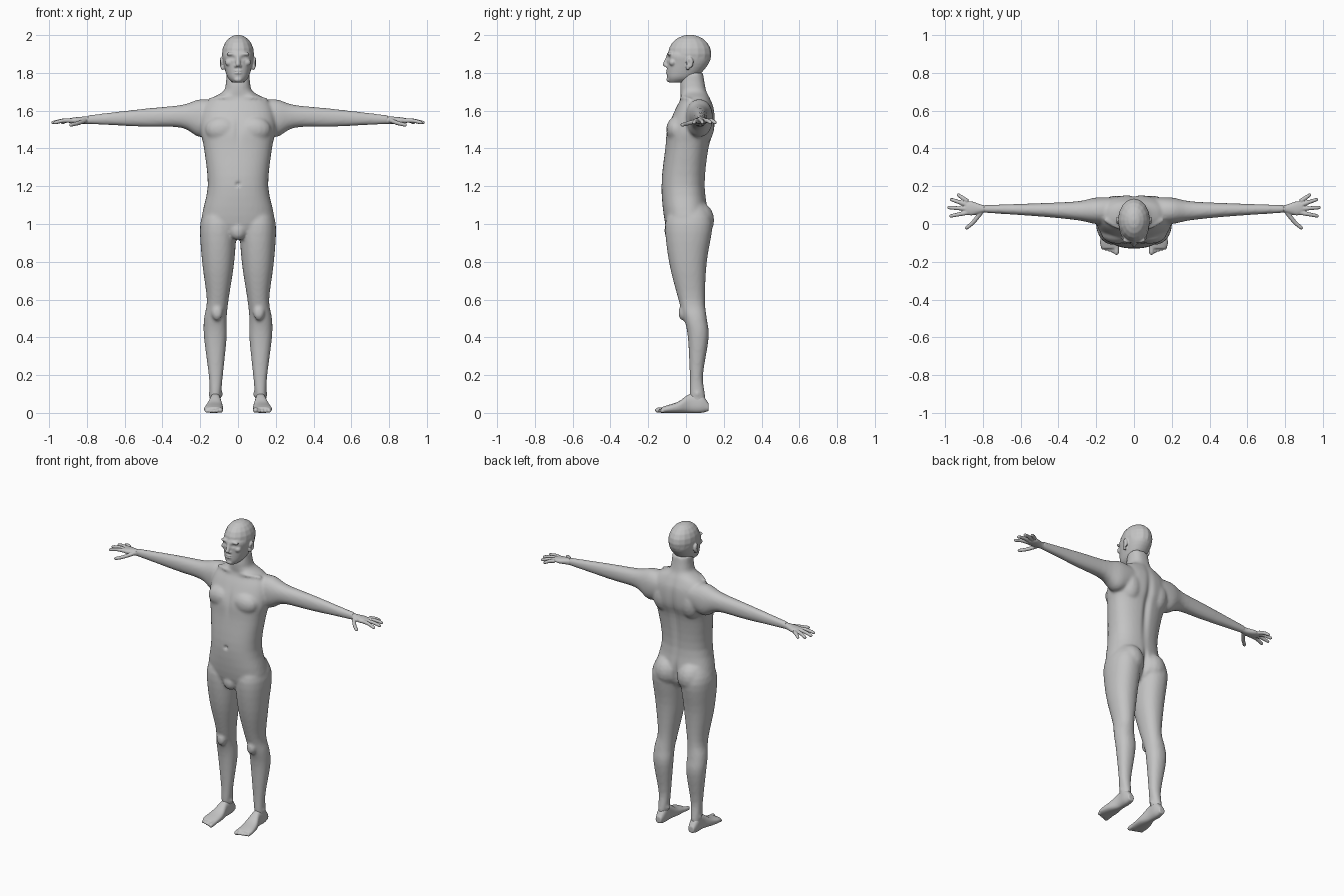
import bpy
import bmesh
import math
from mathutils import Vector

cube = bpy.data.objects.get("Cube")
if cube:
    bpy.data.objects.remove(cube, do_unlink=True)

grey = bpy.data.materials.new("plain grey")
grey.use_nodes = True
grey.diffuse_color = (0.55, 0.55, 0.55, 1)
grey.node_tree.nodes["Principled BSDF"].inputs["Base Color"].default_value = grey.diffuse_color


def catmull(before, start, end, after, t):
    """Point on a smooth curve between start and end."""
    point = []
    for a, b, c, d in zip(before, start, end, after):
        slope_in, slope_out = (c - a) / 2, (d - b) / 2
        ease = t * t * (3 - 2 * t)
        bend = t * (1 - t) * (slope_in * (1 - t) - slope_out * t)
        point.append(b + (c - b) * ease + bend)
    return point


def refine(rows, steps=4):
    """Smoothly interpolate a list of section rows."""
    out = []
    last = len(rows) - 1
    for i in range(last):
        ends = rows[max(i - 1, 0)], rows[i], rows[i + 1], rows[min(i + 2, last)]
        out += [catmull(*ends, k / steps) for k in range(steps)]
    return out + [rows[-1]]


def bridge(bm, rings):
    """Closed skin over a stack of rings of points."""
    rings = [[bm.verts.new(point) for point in ring] for ring in rings]
    for low, high in zip(rings, rings[1:]):
        for k in range(len(low)):
            bm.faces.new((low[k - 1], low[k], high[k], high[k - 1]))
    bm.faces.new(rings[0])
    bm.faces.new(rings[-1])


def circle(count):
    angles = [math.tau * k / count for k in range(count)]
    return [(math.cos(angle), math.sin(angle)) for angle in angles]


def loft(bm, axis, rows, power=2.2, side=1):
    """Solid through rounded sections: (position, a min, a max, b min, b max)."""
    rings = []
    for t, a_min, a_max, b_min, b_max in refine(rows):
        ring = []
        for c, s in circle(36):
            across = math.copysign(abs(c) ** (2 / power), c)
            along = math.copysign(abs(s) ** (2 / power), s)
            a = (a_min + a_max + (a_max - a_min) * across) / 2
            b = (b_min + b_max + (b_max - b_min) * along) / 2
            x, y, z = {"x": (t, a, b), "y": (a, t, b), "z": (a, b, t)}[axis]
            ring.append((x * side, y, z))
        rings.append(ring)
    bridge(bm, rings)


def centred(rows):
    """Rows of (z, half width, front, back) made symmetric in x."""
    return [(z, -width, width, front, back) for z, width, front, back in rows]


def ball(bm, centre, radii, side=1):
    x, y, z = centre
    rx, ry, rz = radii
    rings = []
    for k in range(11):
        angle = math.pi * (k + .1) / 10.2
        r, h = math.sin(angle), math.cos(angle)
        rings.append([(x * side + rx * r * c, y + ry * r * s, z + rz * h) for c, s in circle(16)])
    bridge(bm, rings)


def rod(bm, points, start_radius, end_radius, side=1):
    """Tapered rod along a path, with a rounded tip."""
    path = [Vector((x * side, y, z)) for x, y, z in refine(points)]
    steps = len(path) - 1
    radii = [start_radius + (end_radius - start_radius) * i / steps for i in range(steps + 1)]
    tip, ahead = path[-1], (path[-1] - path[-2]).normalized()
    for angle in (math.pi / 6, math.pi / 3, math.pi / 2.2):
        path.append(tip + ahead * end_radius * math.sin(angle))
        radii.append(end_radius * math.cos(angle))
    rings = []
    for i, (point, radius) in enumerate(zip(path, radii)):
        heading = path[min(i + 1, len(path) - 1)] - path[max(i - 1, 0)]
        turn = heading.to_track_quat("Z", "Y")
        rings.append([point + turn @ Vector((c, s, 0)) * radius for c, s in circle(12)])
    bridge(bm, rings)


def finish(name, bm, voxel, passes, strokes=()):
    """Fuse the parts into one skin, then press in or pull out details."""
    bmesh.ops.recalc_face_normals(bm, faces=bm.faces)
    mesh = bpy.data.meshes.new(name)
    bm.to_mesh(mesh)
    bm.free()
    obj = bpy.data.objects.new(name, mesh)
    bpy.context.collection.objects.link(obj)
    fuse = obj.modifiers.new("fuse", "REMESH")
    fuse.mode = "VOXEL"
    fuse.voxel_size = voxel
    soften = obj.modifiers.new("soften", "SMOOTH")
    soften.factor = 0.5
    soften.iterations = passes
    graph = bpy.context.evaluated_depsgraph_get()
    skin = bpy.data.meshes.new_from_object(obj.evaluated_get(graph))
    obj.modifiers.clear()
    obj.data = skin
    if strokes:
        for vertex in skin.vertices:
            x, y, z = vertex.co
            for (cx, cy, cz), (rx, ry, rz), push in strokes:
                distance = ((x - cx) / rx) ** 2 + ((y - cy) / ry) ** 2 + ((z - cz) / rz) ** 2
                if distance < 6:
                    vertex.co += Vector(push) * math.exp(-distance)
    skin.materials.clear()
    skin.materials.append(grey)
    skin.shade_smooth()


# Torso and neck
body = bmesh.new()
loft(body, "z", centred([
    (.92, .07, -.07, .06), (1, .19, -.11, .12), (1.2, .16, -.13, .1), (1.4, .18, -.11, .12),
    (1.5, .2, -.1, .15), (1.6, .19, -.06, .15), (1.66, .15, -.03, .13),
    (1.7, .08, -.03, .11), (1.74, .065, -.03, .1), (1.8, .06, -.02, .09)]), power=2.35)
ball(body, (0, -.08, .965), (.045, .035, .05))

# Legs, arms and the larger muscles
leg = [(.03, .1, .15, .03, .1), (.1, .09, .15, .02, .1), (.2, .08, .155, .02, .09),
       (.4, .06, .18, .01, .12), (.5, .06, .18, -.01, .11), (.6, .05, .165, -.04, .1),
       (.8, .02, .19, -.09, .11), (1, .01, .2, -.11, .14), (1.1, .04, .16, -.07, .1)]
arm = [(.1, 0, .14, 1.5, 1.65), (.2, 0, .14, 1.46, 1.66), (.3, .02, .12, 1.51, 1.63),
       (.5, .04, .11, 1.515, 1.61), (.8, .06, .1, 1.53, 1.575)]
for side in (1, -1):
    loft(body, "z", leg, side=side)
    loft(body, "x", arm, side=side)
    ball(body, (.085, .06, 1.02), (.085, .09, .1), side)     # buttock
    ball(body, (.085, -.05, 1.5), (.09, .055, .07), side)    # chest muscle
    ball(body, (.1, .09, 1.52), (.07, .06, .1), side)        # shoulder blade
    ball(body, (.11, -.02, .53), (.03, .02, .04), side)      # kneecap
    for ankle in (.09, .145):
        ball(body, (ankle, .06, .1), (.012, .015, .015), side)
    rod(body, [(.02, -.02, 1.665), (.08, -.02, 1.67), (.15, .02, 1.66)], .01, .01, side)

finish("body", body, voxel=.009, passes=5, strokes=[
    ((0, .14, 1.4), (.02, .08, .2), (0, -.016, 0)),          # spine groove
    ((0, .14, 1), (.014, .08, .08), (0, -.03, 0)),           # cleft
    ((0, -.13, 1.21), (.01, .03, .01), (0, .016, 0)),        # navel
    ((0, -.1, 1.5), (.016, .04, .07), (0, .007, 0))])        # breastbone

# Head: skull, jaw and face, nose, chin, lips, brow, cheeks and ears
head = bmesh.new()
ball(head, (0, .02, 1.9), (.085, .115, .102))
loft(head, "z", centred([
    (1.75, .03, -.09, 0), (1.78, .057, -.1, .06), (1.85, .077, -.1, .12),
    (1.9, .08, -.1, .12), (1.95, .05, -.06, .08)]))
rod(head, [(0, -.09, 1.9), (0, -.1, 1.87), (0, -.11, 1.845)], .01, .013)
ball(head, (0, -.09, 1.765), (.022, .014, .014))
for height in (1.81, 1.8):
    ball(head, (0, -.096, height), (.022, .012, .006))
for side in (1, -1):
    ball(head, (.012, -.1, 1.836), (.008, .01, .008), side)
    ball(head, (.034, -.085, 1.9), (.028, .014, .01), side)
    ball(head, (.045, -.07, 1.855), (.024, .02, .02), side)
    ball(head, (.088, .02, 1.855), (.011, .02, .03), side)
    ball(head, (.082, .01, 1.83), (.01, .01, .016), side)

details = [((x / 100, -.11, 1.805), (.008, .02, .003), (0, .004, 0)) for x in (-1.6, -.5, .5, 1.6)]
for side in (1, -1):
    details += [
        ((side * .03, -.09, 1.88), (.015, .02, .01), (0, .012, 0)),         # eye socket
        ((side * .03, -.08, 1.88), (.01, .02, .006), (0, -.007, 0)),        # eyeball
        ((side * .1, .014, 1.853), (.012, .01, .017), (side * -.008, 0, 0))]  # ear hollow
finish("head", head, voxel=.0045, passes=3, strokes=details)

# Hands and feet
palm = [(.76, .06, .1, 1.53, 1.575), (.8, .06, .1, 1.53, 1.57), (.86, .045, .12, 1.53, 1.565),
        (.89, .055, .11, 1.535, 1.56)]
foot = [(.12, .1, .14, .01, .05), (.08, .09, .15, 0, .1), (.02, .09, .15, 0, .1),
        (-.04, .08, .17, 0, .06), (-.1, .08, .18, 0, .04), (-.13, .08, .17, 0, .03)]
for side, label in ((1, "left"), (-1, "right")):
    hand = bmesh.new()
    loft(hand, "x", palm, side=side)
    for i, length in enumerate((.09, .1, .09, .06)):
        angle = math.radians(15 * i - 11)
        knuckle = Vector((.88, .06 + .02 * i, 1.547))
        reach = length * Vector((math.cos(angle), math.sin(angle), 0))
        tip = knuckle + reach - Vector((0, 0, .01))
        rod(hand, [knuckle, knuckle + reach / 2, tip], .0125, .0095, side)
    rod(hand, [(.81, .06, 1.547), (.85, .01, 1.533), (.885, -.02, 1.525)], .0125, .01, side)
    finish(label + "_hand", hand, voxel=.0045, passes=2)

    sole = bmesh.new()
    loft(sole, "y", foot, power=2.5, side=side)
    for i in range(5):
        radius = .01 if i else .014
        x, tip = .093 + .018 * i, .006 * i - .15
        rod(sole, [(x, -.1, .02), (x, tip + .02, .016), (x, tip, radius)], radius, radius, side)
    finish(label + "_foot", sole, voxel=.0045, passes=2)
